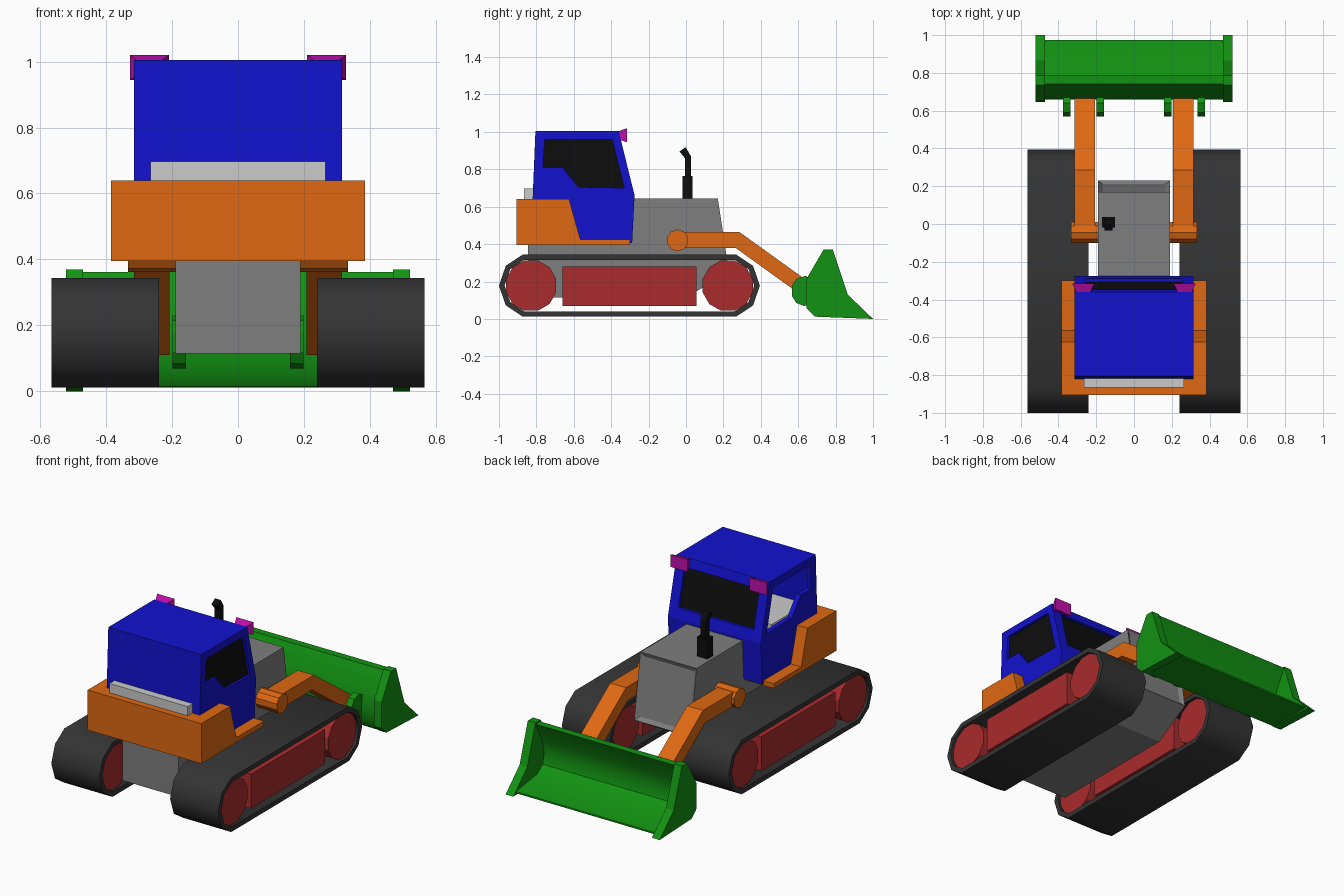
import bpy, bmesh, math

if "Cube" in bpy.data.objects:
    bpy.data.objects.remove(bpy.data.objects["Cube"])


def material(name, r, g, b):
    m = bpy.data.materials.new(name)
    m.use_nodes = True
    m.diffuse_color = (r, g, b, 1)
    m.node_tree.nodes["Principled BSDF"].inputs["Base Color"].default_value = (r, g, b, 1)
    return m


BLUE = material("cab blue", 0.006, 0.006, 0.62)
ORANGE = material("orange", 0.74, 0.14, 0.006)
GREEN = material("bucket green", 0.006, 0.29, 0.006)
RED = material("wheel red", 0.4, 0.025, 0.025)
GREY = material("body grey", 0.21, 0.21, 0.21)
TRACK = material("track dark grey", 0.034, 0.034, 0.034)
BLACK = material("black", 0.004, 0.004, 0.004)
MAGENTA = material("lamp magenta", 0.52, 0.005, 0.42)
LIGHT = material("light grey", 0.6, 0.6, 0.6)


def finish(name, bm, mat, mirror=False):
    bmesh.ops.recalc_face_normals(bm, faces=bm.faces)
    mesh = bpy.data.meshes.new(name)
    bm.to_mesh(mesh)
    bm.free()
    mesh.materials.append(mat)
    ob = bpy.data.objects.new(name, mesh)
    bpy.context.collection.objects.link(ob)
    if mirror:
        ob.modifiers.new("mirror", "MIRROR")
    return ob


def prism(name, profile, x0, x1, mat, mirror=False, inset=None):
    """Extrude a (y, z) side profile from x0 to x1."""
    bm = bmesh.new()
    a = [bm.verts.new((x0, y, z)) for y, z in profile]
    b = [bm.verts.new((x1, y, z)) for y, z in profile]
    bm.faces.new(a)
    bm.faces.new(b)
    for i in range(len(a)):
        j = (i + 1) % len(a)
        bm.faces.new((a[i], a[j], b[j], b[i]))
    if inset:
        bmesh.ops.recalc_face_normals(bm, faces=bm.faces)
        front = max(bm.faces, key=lambda f: f.normal.y)
        bmesh.ops.inset_individual(bm, faces=[front], thickness=inset[0], depth=inset[1])
    return finish(name, bm, mat, mirror)


def rect(y0, y1, z0, z1):
    return [(y0, z0), (y1, z0), (y1, z1), (y0, z1)]


def circle(y, z, r, n):
    return [(y + r * math.cos(math.tau * (i + 0.5) / n),
             z + r * math.sin(math.tau * (i + 0.5) / n)) for i in range(n)]


def smooth(ob, degrees):
    bpy.ops.object.select_all(action="DESELECT")
    ob.select_set(True)
    bpy.context.view_layer.objects.active = ob
    bpy.ops.object.shade_smooth_by_angle(angle=math.radians(degrees))


def cut(ob, cutter):
    cutter.hide_render = True
    cutter.hide_set(True)
    mod = ob.modifiers.new(cutter.name, "BOOLEAN")
    mod.operation = "DIFFERENCE"
    mod.solver = "EXACT"
    mod.object = cutter


# Tracks: a belt around two wheels and a side frame
REAR, FRONT, AXLE = -0.828, 0.223, 0.178


def belt_outline(r):
    angles = [math.radians(a) for a in (-75, -38, 0, 38, 75)]
    front = [(FRONT + r * math.cos(a), AXLE + r * math.sin(a)) for a in angles]
    rear = [(REAR - r * math.cos(a), AXLE - r * math.sin(a)) for a in angles]
    return front + rear


bm = bmesh.new()
loops = [[bm.verts.new((x, y, z)) for y, z in belt_outline(r)]
         for x, r in ((0.24, 0.172), (0.565, 0.172), (0.565, 0.142), (0.24, 0.142))]
for k in range(4):
    p, q = loops[k], loops[(k + 1) % 4]
    for i in range(len(p)):
        j = (i + 1) % len(p)
        bm.faces.new((p[i], p[j], q[j], q[i]))
smooth(finish("track_belts", bm, TRACK, True), 42)
for name, y in (("rear_wheels", REAR), ("front_wheels", FRONT)):
    prism(name, circle(y, AXLE, 0.139, 12), 0.255, 0.55, RED, True)
prism("track_frames", rect(-0.66, 0.055, 0.07, 0.28), 0.255, 0.55, RED, True)

# Body and bonnet with a recessed grille
prism("body", [(-0.845, 0.115), (-0.845, 0.41), (-0.4, 0.41), (-0.4, 0.645), (0.17, 0.645),
               (0.23, 0.25), (0.0, 0.115)], -0.19, 0.19, GREY, inset=(0.035, -0.015))

# Rear counterweight and side steps
prism("chassis", [(-0.905, 0.395), (-0.905, 0.64), (-0.625, 0.64), (-0.565, 0.425),
                  (-0.3, 0.425), (-0.3, 0.395)], -0.385, 0.385, ORANGE)

# Cab shell with window openings
cab = prism("cab", [(-0.82, 0.45), (-0.82, 0.64), (-0.805, 1.005), (-0.36, 1.005),
                    (-0.275, 0.66), (-0.288, 0.405), (-0.5, 0.405)], -0.315, 0.315, BLUE)
window = [(-0.755, 0.96), (-0.395, 0.96), (-0.33, 0.70), (-0.575, 0.705),
          (-0.66, 0.81), (-0.765, 0.81)]
cut(cab, prism("cab_hollow_cutter", [(-0.785, 0.66), (-0.778, 0.975), (-0.385, 0.975),
                                     (-0.307, 0.66)], -0.285, 0.285, BLUE))
cut(cab, prism("side_window_cutter", window, -0.4, 0.4, BLUE))
cut(cab, prism("front_window_cutter", rect(-0.45, -0.2, 0.72, 0.95), -0.255, 0.255, BLUE))


def windscreen_y(z):
    return -0.293 - 0.25 * (z - 0.66)


prism("front_glass", [(windscreen_y(0.71), 0.71), (windscreen_y(0.96), 0.96),
                      (windscreen_y(0.96) - 0.008, 0.96), (windscreen_y(0.71) - 0.008, 0.71)],
      -0.265, 0.265, BLACK)
prism("side_glass", window, 0.292, 0.300, BLACK)
prism("cab_inner_deck", rect(-0.865, -0.45, 0.62, 0.697), -0.265, 0.265, LIGHT)

# Roof lamps flaring toward the windscreen side
bm = bmesh.new()
bmesh.ops.create_cube(bm, size=1)
for v in bm.verts:
    wide = v.co.y > 0
    v.co.x = 0.268 + v.co.x * (0.118 if wide else 0.07)
    v.co.z = 0.982 + v.co.z * (0.076 if wide else 0.04)
    v.co.y = -0.315 if wide else -0.365
finish("roof_lamps", bm, MAGENTA, True)

# Exhaust stack with bent tip
prism("exhaust_base", rect(-0.018, 0.036, 0.63, 0.765), -0.17, -0.1, BLACK)
prism("exhaust_pipe", [(-0.006, 0.75), (-0.006, 0.86), (-0.035, 0.895), (-0.002, 0.918),
                       (0.026, 0.87), (0.026, 0.75)], -0.155, -0.115, BLACK)

# Lift arms and their pivots
prism("lift_arms", [(-0.045, 0.38), (-0.045, 0.465), (0.285, 0.465), (0.64, 0.21),
                    (0.67, 0.18), (0.67, 0.11), (0.64, 0.11), (0.265, 0.38)],
      0.207, 0.315, ORANGE, True)
prism("arm_pivots", circle(-0.045, 0.42, 0.058, 10), 0.185, 0.333, ORANGE, True)

# Bucket: curved scoop, end plates and hinge lugs
scoop = prism("bucket_scoop", [(0.74, 0.362), (0.672, 0.24), (0.66, 0.15), (0.66, 0.06),
                               (0.69, 0.015), (0.975, 0.012), (0.975, 0.022), (0.77, 0.05),
                               (0.715, 0.09), (0.70, 0.15), (0.72, 0.24), (0.785, 0.362)],
              -0.48, 0.48, GREEN)
smooth(scoop, 35)
prism("bucket_end_plates", [(0.735, 0.37), (0.785, 0.37), (0.865, 0.13), (1.0, 0.0),
                            (0.69, 0.012), (0.645, 0.055), (0.645, 0.215)],
      0.47, 0.522, GREEN, True)
lug = [(0.59, 0.085), (0.568, 0.12), (0.568, 0.18), (0.59, 0.215), (0.64, 0.23),
       (0.69, 0.2), (0.69, 0.075), (0.63, 0.07)]
for name, x in (("inner_lugs", 0.178), ("outer_lugs", 0.355)):
    prism(name, lug, x - 0.02, x + 0.02, GREEN, True)
